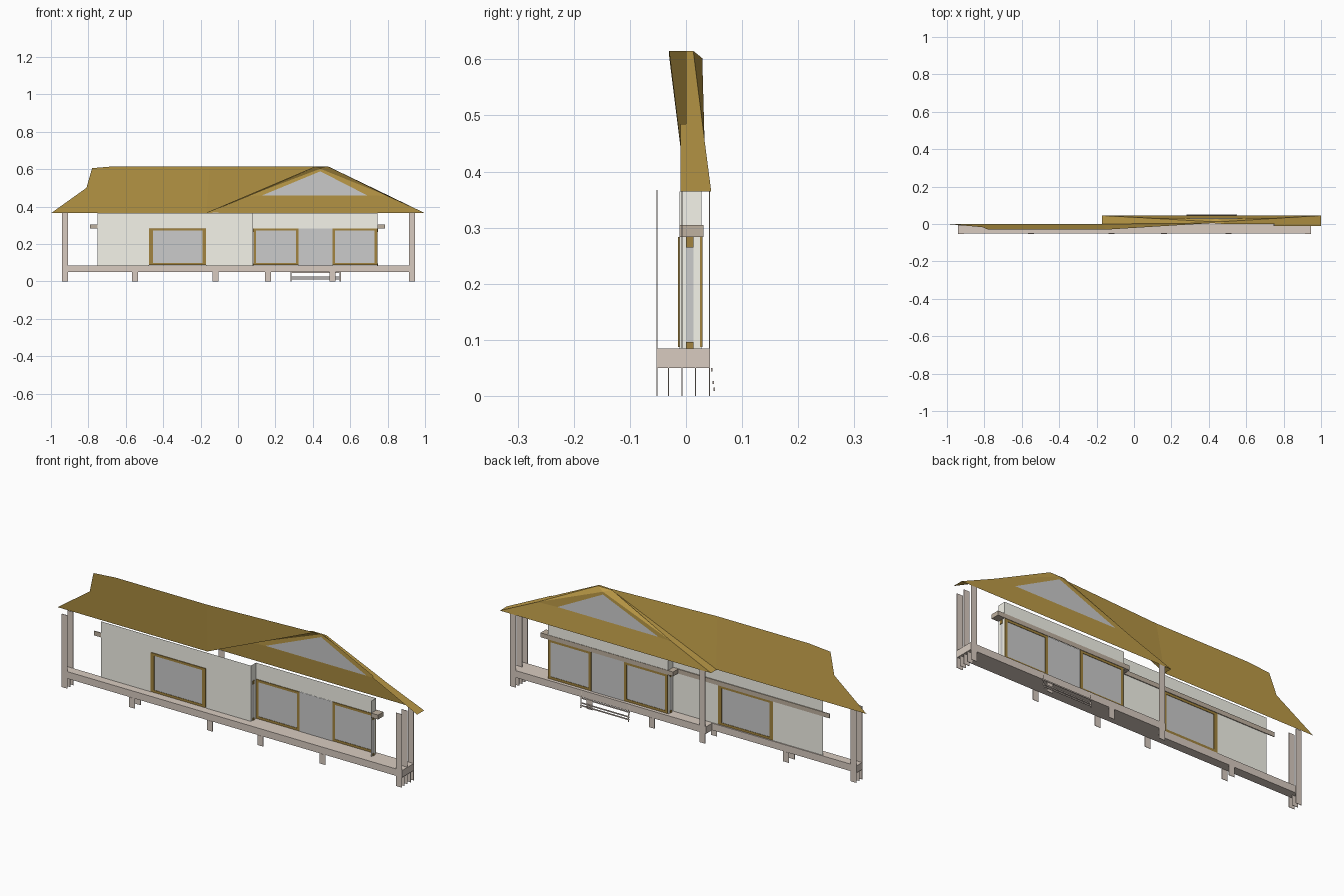
import bpy

if "Cube" in bpy.data.objects:
    bpy.data.objects.remove(bpy.data.objects["Cube"])


def material(name, rgb):
    m = bpy.data.materials.new(name)
    m.diffuse_color = (*rgb, 1)
    m.use_nodes = True
    m.node_tree.nodes["Principled BSDF"].inputs["Base Color"].default_value = m.diffuse_color
    return m


ROOF = material("roof_brown", (0.51, 0.33, 0.064))
FRAME = material("frame_brown", (0.36, 0.23, 0.05))
WALL = material("wall_cream", (0.91, 0.90, 0.82))
WOOD = material("deck_wood", (0.69, 0.60, 0.53))
RAIL = material("rail_wood", (0.52, 0.44, 0.35))


def mesh(name, verts, faces, mat=None):
    me = bpy.data.meshes.new(name)
    me.from_pydata(verts, [], faces)
    if mat:
        me.materials.append(mat)
    ob = bpy.data.objects.new(name, me)
    bpy.context.collection.objects.link(ob)
    return ob


def box(name, x, y, z, mat=None):
    v = [(a, b, c) for a in x for b in y for c in z]
    f = [(0, 1, 3, 2), (4, 6, 7, 5), (0, 4, 5, 1),
         (2, 3, 7, 6), (0, 2, 6, 4), (1, 5, 7, 3)]
    return mesh(name, v, f, mat)


def panel(name, x, y, z, mat=None):
    return mesh(name, [(x[0], y, z[0]), (x[1], y, z[0]),
                       (x[1], y, z[1]), (x[0], y, z[1])], [(3, 2, 1, 0)], mat)


def window(name, x, y, z=(0.087, 0.283), w=0.018, h=0.012):
    panel(name + "_glass", x, y, z)
    d = (y - 0.002, y + 0.002)
    box(name + "_left_frame", (x[0], x[0] + w), d, z, FRAME)
    box(name + "_right_frame", (x[1] - w, x[1]), d, z, FRAME)
    for s, zz in (("sill", (z[0], z[0] + h)), ("head", (z[1] - h, z[1]))):
        box(f"{name}_{s}", (x[0] + w, x[1] - w), d, zz, FRAME)


EAVE = 0.364
REAR, MID, FRONT = -0.052, -0.007, 0.042

# L-shaped deck
deck = [(-0.94, REAR), (0.945, REAR), (0.945, FRONT),
        (-0.14, FRONT), (-0.14, MID), (-0.94, MID)]
n = len(deck)
mesh("deck", [(x, y, z) for z in (0.05, 0.085) for x, y in deck],
     [tuple(reversed(range(n))), tuple(range(n, 2 * n))] +
     [(i, (i + 1) % n, n + (i + 1) % n, n + i) for i in range(n)], WOOD)


# Thin legs under the deck and tall posts up to the eaves
def post(name, x, y, z0, z1):
    box(name, (x - 0.016, x + 0.016), (y - 0.001, y + 0.001), (z0, z1), WOOD)


legs = [(0.929, y) for y in (REAR, -0.031, MID, 0.017, FRONT)]
legs += [(-0.924, y) for y in (REAR, -0.031, MID)]
legs += [(x, REAR) for x in (-0.55, -0.12, 0.16, 0.505)]
legs += [(x, FRONT) for x in (-0.12, 0.16, 0.505)] + [(-0.55, MID)]
for x, y in legs:
    post("leg", x, y, 0, 0.05)
for x, y in ((0.929, REAR), (0.929, MID), (0.929, FRONT), (-0.924, REAR),
             (-0.924, MID), (-0.12, FRONT)):
    post("tall_post", x, y, 0.05, EAVE + 0.003)

# Main wall, set back, with one opening
YW, YF = -0.012, 0.028
panel("main_wall_left", (-0.75, -0.475), YW, (0.085, EAVE), WALL)
panel("main_wall_right", (-0.17, 0.08), YW, (0.085, EAVE), WALL)
panel("main_wall_over_window", (-0.475, -0.17), YW, (0.285, EAVE), WALL)
window("main_window", (-0.475, -0.17), YW, w=0.02)

# Projecting bay with three glazed panels
panel("bay_wall_top", (0.08, 0.745), YF, (0.283, EAVE), WALL)
window("bay_window_left", (0.082, 0.323), YF - 0.001, w=0.014)
window("bay_window_right", (0.505, 0.745), YF - 0.001, w=0.014)
panel("bay_door_glass", (0.323, 0.505), YF - 0.001, (0.085, 0.283))
for nm, x in (("left", 0.08), ("right", 0.745)):
    for y0, y1, z0 in ((YW, 0, 0.085), (0, 0.013, 0.283), (0.013, YF, 0.085)):
        mesh(f"bay_{nm}_side_wall", [(x, y0, z0), (x, y1, z0),
             (x, y1, EAVE), (x, y0, EAVE)], [(0, 1, 2, 3)], WALL)
    mesh(f"bay_{nm}_side_glass", [(x, 0, 0.095), (x, 0.013, 0.095),
         (x, 0.013, 0.265), (x, 0, 0.265)], [(0, 1, 2, 3)])
    for z in ((0.085, 0.096), (0.265, 0.283)):
        box(f"bay_{nm}_side_frame", (x - 0.003, x + 0.003), (0, 0.013), z, FRAME)

# Shade rails above the windows; the bay rail returns at its ends
RZ = (0.283, 0.305)
box("main_rail", (-0.79, 0.07), (-0.011, -0.007), RZ, RAIL)
box("bay_rail", (0.05, 0.785), (0.029, 0.031), RZ, RAIL)
for x in ((0.05, 0.078), (0.747, 0.785)):
    box("bay_rail_return", x, (YW, 0.031), RZ, RAIL)

# Main roof slope with stepped left end and valley triangle
mesh("main_roof", [(-1, 0, EAVE), (-0.81, -0.017, 0.5), (-0.78, -0.03, 0.605),
                   (-0.66, -0.03, 0.615), (-0.15, -0.03, 0.615),
                   (-0.17, 0, EAVE), (0.42, 0.005, 0.615)],
     [(0, 1, 2, 3, 4, 5), (5, 4, 6)], ROOF)

# Gable roof: side slopes, skirt, and gable face around the glass
gable = [(-0.17, 0.045, EAVE), (1, 0.045, EAVE),
         (0.80, 0.033, 0.456), (0.44, 0.029, 0.602), (0.055, 0.033, 0.456),
         (0.42, 0.005, 0.615), (-0.17, 0, EAVE), (0.40, 0.013, 0.615),
         (0.48, 0.013, 0.615), (0.48, 0.0, 0.615), (0.75, 0, 0.485),
         (0.75, -0.01, 0.485), (1, -0.01, EAVE),
         (0.13, 0.0325, 0.46), (0.69, 0.0325, 0.46), (0.44, 0.0293, 0.588)]
mesh("gable_roof", gable,
     [(0, 4, 7, 5, 6), (4, 3, 7), (3, 8, 7), (7, 8, 9, 5),
      (1, 12, 11, 10, 9, 8, 2), (2, 8, 3), (0, 1, 2, 4),
      (4, 2, 14, 13), (2, 3, 15, 14), (3, 4, 13, 15)], ROOF)
mesh("gable_glass", gable[13:], [(2, 1, 0)])

# Steps in front of the bay
for y, z in ((0.0455, 0.047), (0.0478, 0.024), (0.05, 0.012)):
    box("step_tread", (0.28, 0.55), (y - 0.001, y + 0.002), (z - 0.003, z + 0.003), WOOD)
for x in (0.283, 0.547):
    mesh("step_stringer", [(x + a, y, z) for a in (-0.003, 0.003)
                           for y, z in ((0.045, 0.085), (0.052, 0))],
         [(0, 1, 3, 2)], WOOD)
